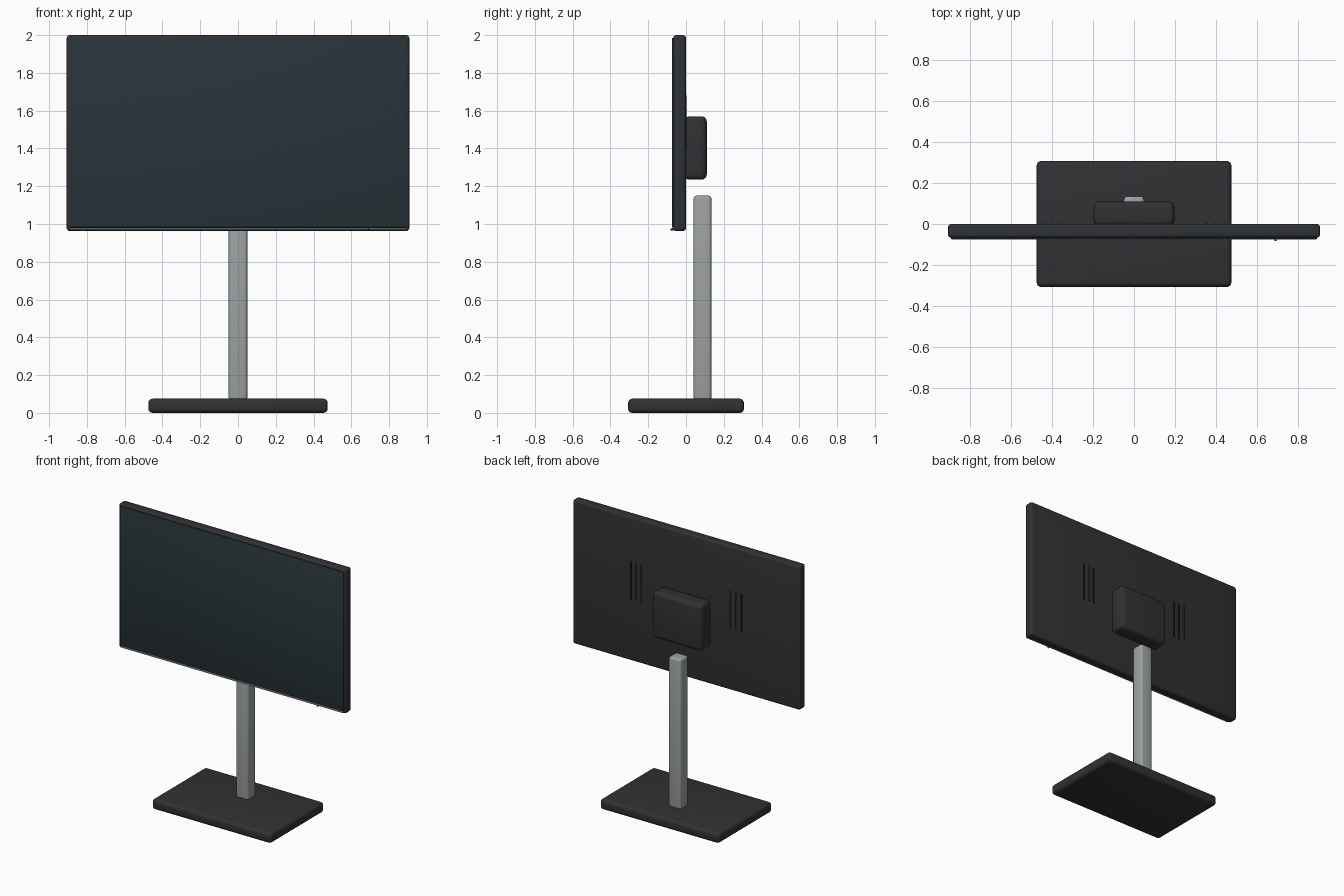
import bpy, math

if "Cube" in bpy.data.objects:
    bpy.data.objects.remove(bpy.data.objects["Cube"])


def material(name, rgb):
    m = bpy.data.materials.new(name)
    m.diffuse_color = (*rgb, 1)
    m.use_nodes = True
    m.node_tree.nodes["Principled BSDF"].inputs["Base Color"].default_value = m.diffuse_color
    return m


dark = material("dark_plastic", (0.03, 0.031, 0.033))
black = material("black_plastic", (0.006, 0.007, 0.008))
glass = material("screen_glass", (0.021, 0.034, 0.041))
metal = material("metal", (0.34, 0.36, 0.365))


def box(name, lo, hi, mat, bevel=0.0, segments=4):
    """Rounded box given by two opposite corners."""
    bpy.ops.mesh.primitive_cube_add(size=1, location=[(a + b) / 2 for a, b in zip(lo, hi)])
    ob = bpy.context.object
    ob.name = name
    ob.scale = [b - a for a, b in zip(lo, hi)]
    bpy.ops.object.transform_apply(location=False, rotation=False, scale=True)
    ob.data.materials.append(mat)
    if bevel:
        mod = ob.modifiers.new("Bevel", 'BEVEL')
        mod.width = bevel
        mod.segments = segments
        bpy.ops.object.modifier_apply(modifier=mod.name)
        bpy.ops.object.shade_smooth_by_angle(angle=math.radians(35))
    return ob


# Stand
box("base", (-0.475, -0.307, 0), (0.475, 0.307, 0.075), dark, 0.023)
box("post", (-0.05, 0.04, 0.065), (0.05, 0.135, 1.15), metal, 0.018)

# Display housing, screen and mount block
box("housing", (-0.907, -0.067, 0.963), (0.907, 0.0, 2.0), dark, 0.016)
box("screen", (-0.892, -0.074, 0.982), (0.892, -0.06, 1.986), glass, 0.003, 2)
box("mount_block", (-0.197, -0.01, 1.235), (0.197, 0.11, 1.57), dark, 0.028)

# Trim strip and power light under the screen
box("trim_strip", (-0.89, -0.075, 0.969), (0.89, -0.06, 0.978), metal, 0.002, 2)
bpy.ops.mesh.primitive_cylinder_add(vertices=16, radius=0.005, depth=0.02,
                                    location=(0.69, -0.073, 0.971),
                                    rotation=(math.pi / 2, 0, 0))
light = bpy.context.object
light.name = "power_light"
light.data.materials.append(black)

# Vent slats, three on each side of the back
for side in (-1, 1):
    for i in range(3):
        x = side * (0.355 + 0.043 * i)
        box(f"vent_{'left' if side < 0 else 'right'}_{i + 1}",
            (x - 0.005, -0.006, 1.405), (x + 0.005, 0.003, 1.68), black)
